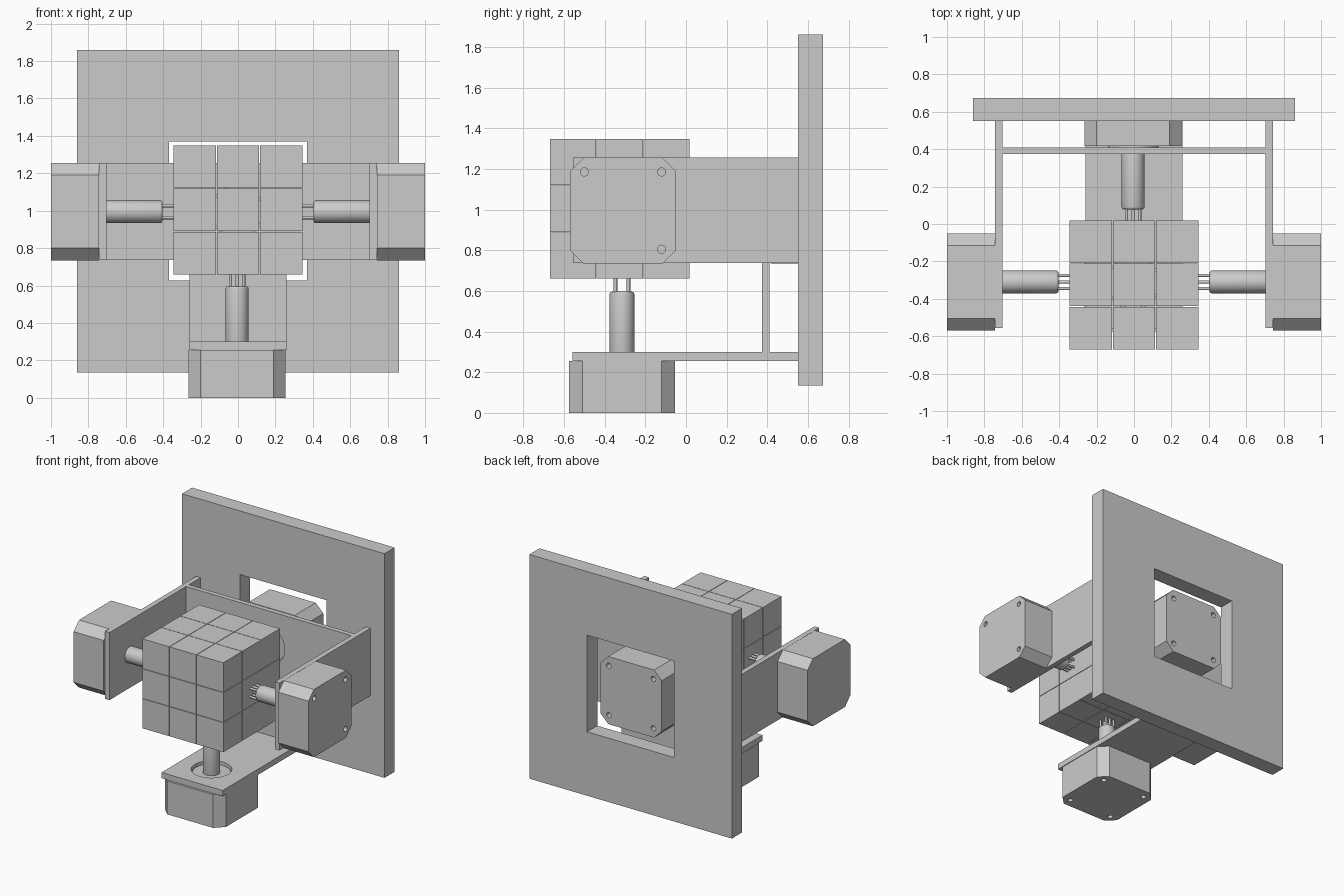
import bpy, bmesh, math
from mathutils import Matrix, Vector

if "Cube" in bpy.data.objects:
    bpy.data.objects.remove(bpy.data.objects["Cube"])

CY, CZ = -0.31, 0.995      # motor axis centre in y and z


def finish(bm, name, matrix=None):
    if matrix is not None:
        bm.transform(matrix)
    bmesh.ops.recalc_face_normals(bm, faces=bm.faces)
    me = bpy.data.meshes.new(name)
    bm.to_mesh(me)
    bm.free()
    ob = bpy.data.objects.new(name, me)
    bpy.context.collection.objects.link(ob)
    return ob


def add_box(bm, lo, hi):
    lo, hi = Vector(lo), Vector(hi)
    m = Matrix.Translation((lo + hi) / 2) @ Matrix.Diagonal((*(hi - lo), 1))
    bmesh.ops.create_cube(bm, size=1, matrix=m)


def box(name, lo, hi):
    bm = bmesh.new()
    add_box(bm, lo, hi)
    return finish(bm, name)


def prism(name, pts, z0, z1, matrix=None):
    bm = bmesh.new()
    f = bm.faces.new([bm.verts.new((x, y, z0)) for x, y in pts])
    ext = bmesh.ops.extrude_face_region(bm, geom=[f])
    vs = [v for v in ext["geom"] if isinstance(v, bmesh.types.BMVert)]
    bmesh.ops.translate(bm, verts=vs, vec=(0, 0, z1 - z0))
    return finish(bm, name, matrix)


def cylinders(name, spots, r, z0, z1, matrix=None, seg=32, bevel=0):
    bm = bmesh.new()
    for x, y in spots:
        bmesh.ops.create_cone(bm, cap_ends=True, segments=seg, radius1=r, radius2=r, depth=z1 - z0,
                              matrix=Matrix.Translation((x, y, (z0 + z1) / 2)))
    if bevel:
        rims = [e for e in bm.edges if abs(e.verts[0].co.z - e.verts[1].co.z) < 1e-5]
        bmesh.ops.bevel(bm, geom=rims, offset=bevel, segments=3, affect='EDGES', profile=0.5)
    ob = finish(bm, name, matrix)
    select(ob)
    bpy.ops.object.shade_smooth_by_angle(angle=math.radians(35))
    return ob


def select(ob):
    bpy.ops.object.select_all(action='DESELECT')
    ob.select_set(True)
    bpy.context.view_layer.objects.active = ob


def cut(ob, cutter):
    mod = ob.modifiers.new("cut", 'BOOLEAN')
    mod.operation, mod.solver, mod.object = 'DIFFERENCE', 'EXACT', cutter
    select(ob)
    bpy.ops.object.modifier_apply(modifier=mod.name)
    bpy.data.objects.remove(cutter)


def frame(u, w, origin):
    # local x -> u, local z -> w (shaft direction), origin on the motor face
    u, w = Vector(u), Vector(w)
    m = Matrix((u, w.cross(u), w)).transposed().to_4x4()
    return Matrix.Translation(origin) @ m


def motor_unit(tag, m, plate):
    # chamfered motor body with four blind screw holes in its back
    h, c = 0.26, 0.195
    octagon = [(c, -h), (h, -c), (h, c), (c, h), (-c, h), (-h, c), (-h, -c), (-c, -h)]
    body = prism(tag + "_motor", octagon, -0.256, 0, m)
    corners = [(x, y) for x in (-0.19, 0.19) for y in (-0.19, 0.19)]
    cut(body, cylinders("cutter", corners, 0.02, -0.3, -0.2, m, 16))
    # round opening in the mounting plate, with the motor boss inside it
    cut(plate, cylinders("cutter", [(0, 0)], 0.142, -0.05, 0.1, m, 48))
    cylinders(tag + "_boss", [(0, 0)], 0.135, 0, 0.022, m, 48)
    # coupler and gripping pins
    cylinders(tag + "_coupler", [(0, 0)], 0.061, 0, 0.34, m, 32, 0.012)
    pins = [(x, y) for x in (-0.035, 0, 0.035) for y in (-0.032, 0.032)]
    cylinders(tag + "_pins", pins, 0.009, 0.33, 0.41, m, 12)


# wall plate with square window
wall = box("wall_plate", (-0.862, 0.55, 0.135), (0.862, 0.673, 1.86))
cut(wall, box("cutter", (-0.37, 0.4, 0.627), (0.37, 0.8, 1.37)))

# side arms and their motors
for tag, s in (("left", -1), ("right", 1)):
    a, b = sorted((s * 0.704, s * 0.744))
    arm = box(tag + "_arm", (a, -0.556, 0.737), (b, 0.55, 1.256))
    motor_unit(tag, frame((0, 1, 0), (-s, 0, 0), (s * 0.744, CY, CZ)), arm)

# bottom arm and motor
arm = box("bottom_arm", (-0.26, -0.558, 0.256), (0.26, 0.55, 0.3))
motor_unit("bottom", frame((1, 0, 0), (0, 0, 1), (-0.005, -0.315, 0.256)), arm)

# T-shaped cross plate and rear motor
tee = [(-0.26, 0.3), (0.26, 0.3), (0.26, 0.737), (0.704, 0.737),
       (0.704, 1.256), (-0.704, 1.256), (-0.704, 0.737), (-0.26, 0.737)]
cross = prism("cross_plate", tee, 0, 0.037, frame((1, 0, 0), (0, -1, 0), (0, 0.41, 0)))
motor_unit("rear", frame((1, 0, 0), (0, -1, 0), (-0.005, 0.418, CZ)), cross)

# puzzle cube made of small blocks
bm = bmesh.new()
pitch, half = 0.2305, 0.1135
for i in (-1, 0, 1):
    for j in (-1, 0, 1):
        for k in (-1, 0, 1):
            p = Vector((i * pitch, -0.326 + j * pitch, 1.004 + k * pitch))
            add_box(bm, p - Vector((half,) * 3), p + Vector((half,) * 3))
finish(bm, "puzzle_cube")
